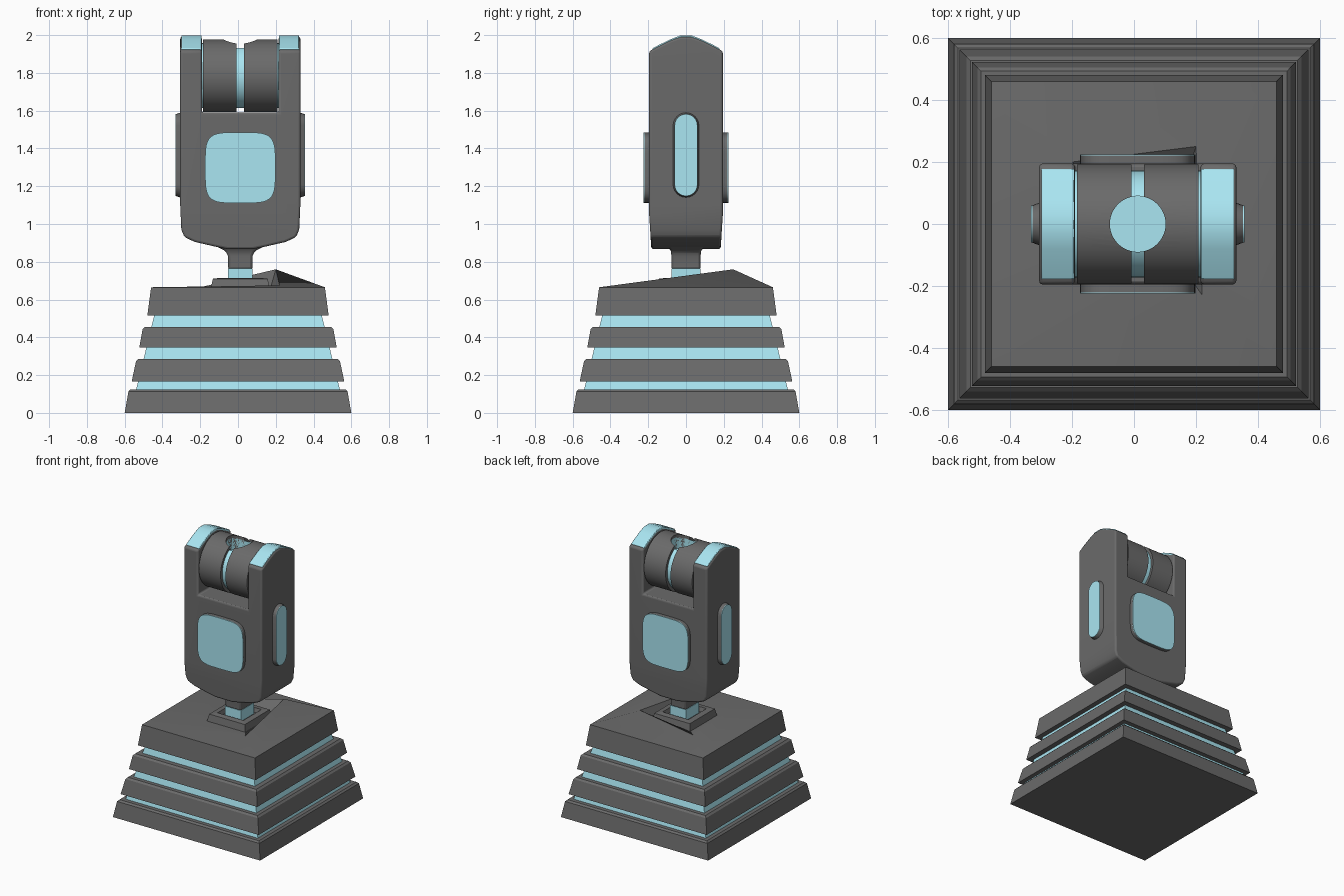
import bpy, bmesh, math

if "Cube" in bpy.data.objects:
    bpy.data.objects.remove(bpy.data.objects["Cube"])

CX = 0.012  # the upper head sits slightly right of the base centre


def material(name, rgb):
    m = bpy.data.materials.new(name)
    m.diffuse_color = (*rgb, 1)
    m.use_nodes = True
    m.node_tree.nodes["Principled BSDF"].inputs["Base Color"].default_value = m.diffuse_color
    return m


blue = material("pale_blue", (0.40, 0.79, 0.89))
dark = material("dark_grey", (0.145, 0.145, 0.145))


def finish(name, bm, mat=None, bevel=0.0, segs=2, smooth=True):
    bmesh.ops.recalc_face_normals(bm, faces=bm.faces)
    me = bpy.data.meshes.new(name)
    bm.to_mesh(me)
    bm.free()
    ob = bpy.data.objects.new(name, me)
    bpy.context.collection.objects.link(ob)
    me.materials.append(mat or dark)
    if bevel:
        add_bevel(ob, bevel, segs)
    if smooth:
        shade(ob)
    return ob


def shade(ob):
    bpy.ops.object.select_all(action='DESELECT')
    ob.select_set(True)
    bpy.context.view_layer.objects.active = ob
    bpy.ops.object.shade_smooth_by_angle(angle=math.radians(35))


def add_bevel(ob, width, segs):
    m = ob.modifiers.new("bevel", 'BEVEL')
    m.width, m.segments, m.limit_method = width, segs, 'ANGLE'
    m.angle_limit = math.radians(32)


def loft(name, rings, mat=None, **kw):
    """Skin a stack of equal-length vertex rings and cap both ends."""
    bm = bmesh.new()
    vs = [[bm.verts.new(p) for p in r] for r in rings]
    n = len(vs[0])
    for a, b in zip(vs, vs[1:]):
        for i in range(n):
            j = (i + 1) % n
            bm.faces.new((a[i], a[j], b[j], b[i]))
    bm.faces.new(vs[0][::-1])
    bm.faces.new(vs[-1])
    return finish(name, bm, mat, **kw)


PLACE = {'x': lambda u, v, d: (d, u, v), 'y': lambda u, v, d: (u, d, v),
         'z': lambda u, v, d: (u, v, d)}


def stack(name, layers, axis, mat=None, **kw):
    return loft(name, [[PLACE[axis](u, v, d) for u, v in o] for o, d in layers], mat, **kw)


def prism(name, outline, axis, lo, hi, mat=None, **kw):
    return stack(name, [(outline, lo), (outline, hi)], axis, mat, **kw)


def square(hx, z, hy=None, cx=0.0):
    hy = hy or hx
    return [(cx + sx * hx, sy * hy, z) for sx, sy in ((-1, -1), (1, -1), (1, 1), (-1, 1))]


def oval(cu, cv, hu, hv, power=2.0, n=48):
    pts = []
    for i in range(n):
        c, s = math.cos(i * math.tau / n), math.sin(i * math.tau / n)
        pts.append((cu + hu * math.copysign(abs(c) ** (2 / power), c),
                    cv + hv * math.copysign(abs(s) ** (2 / power), s)))
    return pts


def stadium(cu, cv, r, hv, n=12):
    top = [(cu + r * math.cos(i * math.pi / n), cv + hv - r + r * math.sin(i * math.pi / n))
           for i in range(n + 1)]
    return top + [(2 * cu - u, 2 * cv - v) for u, v in top]


def boolean(ob, cutter, op):
    m = ob.modifiers.new(op, 'BOOLEAN')
    m.object, m.operation, m.solver = cutter, op, 'EXACT'
    dg = bpy.context.evaluated_depsgraph_get()
    me = bpy.data.meshes.new_from_object(ob.evaluated_get(dg))
    ob.modifiers.clear()
    ob.data = me
    bpy.data.objects.remove(cutter)
    mat = me.materials[0]
    me.materials.clear()
    me.materials.append(mat)


# stepped base slabs with blue core
for i, (z0, z1, h0, h1) in enumerate([(0, .125, .60, .58), (.165, .285, .563, .54),
                                      (.345, .455, .523, .505)]):
    loft(f"base_slab_{i + 1}", [square(h0, z0), square(h1, z1 - .012), square(h1 - .012, z1)],
         smooth=False)
loft("base_core", [square(.545, .10), square(.435, .55)], blue, smooth=False)

# top slab with a lopsided raised surface and a socket round the post
tilted = [(-.17, -.23, .65), (.22, -.23, .675), (.2, .25, .76), (-.2, .2, .665)]
loft("base_top_slab", [square(.48, .515), square(.46, .665), tilted,
                       square(.16, .66, cx=CX)])
loft("post_socket", [square(.16, .64, cx=CX), square(.145, .71, cx=CX),
                     square(.105, .715, cx=CX), square(.095, .685, cx=CX)], smooth=False)

# post and neck
loft("post", [square(.065, .66, .077, CX), square(.065, .765, .077, CX)], blue)
loft("neck", [square(.065, .76, .077, CX), square(.065, .83, .077, CX),
              square(.078, .857, .08, CX), square(.12, .878, .095, CX),
              square(.17, .90, .12, CX)], bevel=.012)

# forked body: front outline intersected with the side outline
half = [(.07, .868), (.14, .882), (.24, .905), (.295, .93), (.312, .97), (.318, 1.1),
        (.318, 2.1), (.203, 2.1), (.203, 1.59)]
front = [(CX + x, z) for x, z in half] + [(CX - x, z) for x, z in reversed(half)]
body = prism("forked_body", front, 'y', -.3, .3, smooth=False)
roof = [(.195, 1.915), (.14, 1.944), (.08, 1.973), (.03, 1.991)]
side_half = [(.18, .80), (.188, .94), (.195, 1.05)] + roof
side = side_half + [(-y, z) for y, z in reversed(side_half)]
boolean(body, prism("side_cutter", side, 'x', -.6, .6, smooth=False), 'INTERSECT')
add_bevel(body, .02, 3)
shade(body)

# blue caps on the two fork arms
cap = [(.178, 1.90), (.178, 1.93), (.14, 1.950), (.08, 1.979), (.03, 1.998)]
cap = cap + [(-y, z) for y, z in reversed(cap)]
for s, tag in ((-1, "left"), (1, "right")):
    a, b = sorted((CX + s * .204, CX + s * .311))
    prism(f"{tag}_arm_cap", cap, 'x', a, b, blue, bevel=.004)

# drum between the arms, with a round well cut in its top
ZC = 1.785
drums = [prism("drum_core", oval(0, ZC, .172, .172, n=64), 'x', CX - .21, CX + .21, blue)]
for s, tag in ((-1, "left"), (1, "right")):
    a, b = sorted((CX + s * .02, CX + s * .196))
    drums.append(prism(f"{tag}_drum", oval(0, ZC, .192, .192, n=64), 'x', a, b))
for ob in drums:
    floor = 1.87 if ob.name == "drum_core" else 1.85
    boolean(ob, prism("well_cutter", oval(CX, 0, .09, .09), 'z', floor, 2.2, smooth=False),
            'DIFFERENCE')
    shade(ob)

# panels on front, back and both sides: flared grey rim with flush blue face
for s, tag in ((-1, "front"), (1, "back")):
    face = oval(CX, 1.298, .186, .187, 4.5)
    prism(f"{tag}_panel_rim", face, 'y', s * .17, s * .221)
    prism(f"{tag}_panel", face, 'y', s * .219, s * .225, blue)
for s, tag in ((-1, "left"), (1, "right")):
    face = stadium(0, 1.365, .06, .217)
    stack(f"{tag}_panel_rim", [(stadium(0, 1.365, .075, .23), CX + s * .30),
                               (stadium(0, 1.365, .066, .222), CX + s * .325),
                               (face, CX + s * .340)], 'x')
    prism(f"{tag}_panel", face, 'x', CX + s * .338, CX + s * .344, blue)
